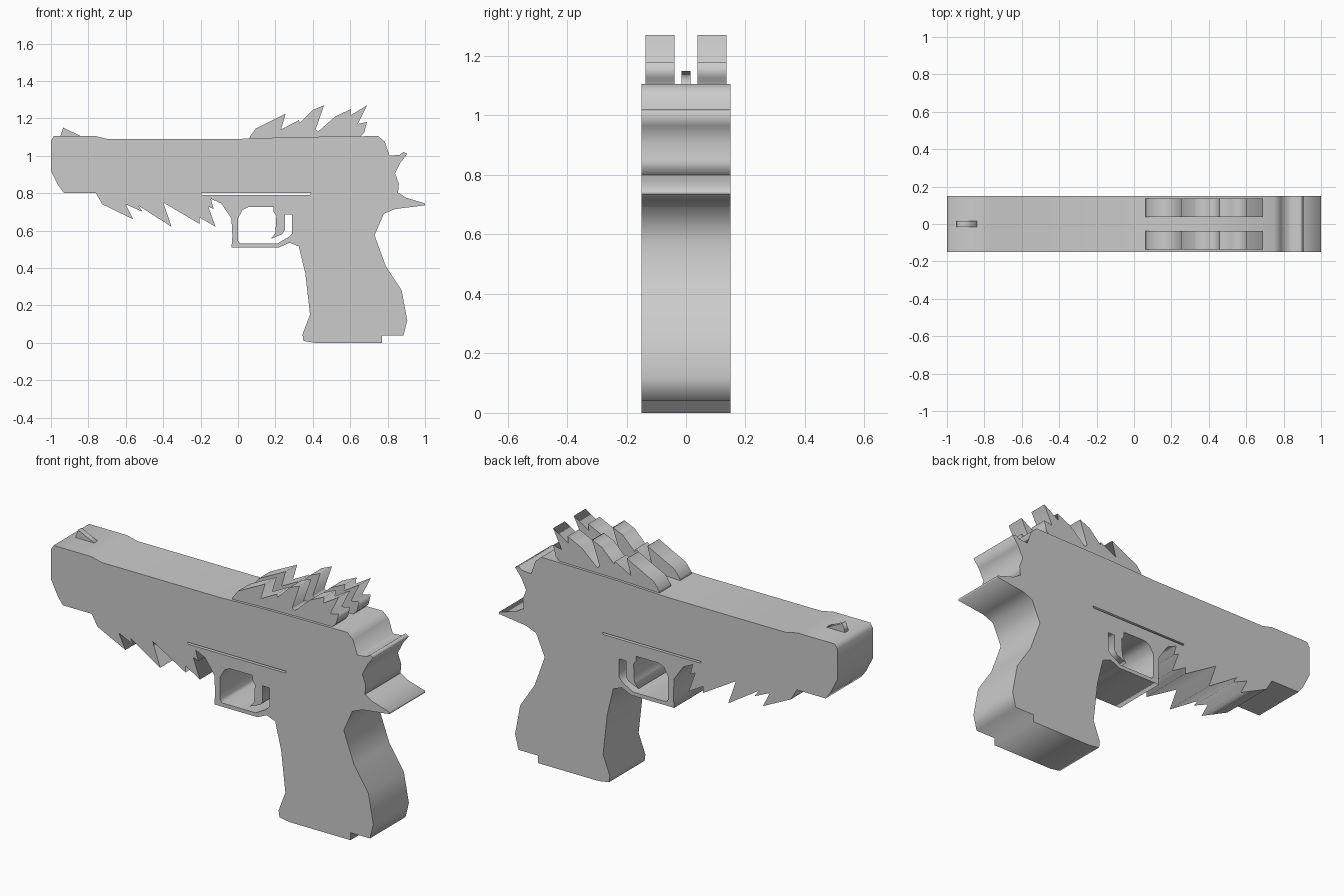
import bpy, math


def plate(name, loops, half_width, y=0.0):
    """Extrude a side profile (outer loop plus optional holes) along y."""
    cu = bpy.data.curves.new(name, 'CURVE')
    cu.dimensions = '2D'
    cu.fill_mode = 'BOTH'
    cu.extrude = half_width
    for pts in loops:
        sp = cu.splines.new('POLY')
        sp.points.add(len(pts) - 1)
        for p, (x, z) in zip(sp.points, pts):
            p.co = (x, z, 0, 1)
        sp.use_cyclic_u = True
    ob = bpy.data.objects.new(name, cu)
    bpy.context.collection.objects.link(ob)
    ob.rotation_euler = (math.pi / 2, 0, 0)
    ob.location.y = y
    bpy.ops.object.select_all(action='DESELECT')
    ob.select_set(True)
    bpy.context.view_layer.objects.active = ob
    bpy.ops.object.convert(target='MESH')
    ob = bpy.context.object
    bpy.ops.object.transform_apply(location=True, rotation=True, scale=True)
    return ob


# Upper slide with the hammer shape at its rear
slide = [(-.93, .80), (-.96, .84), (-1, .92), (-1, 1.08), (-.985, 1.105),
         (-.76, 1.105), (-.70, 1.09), (0, 1.09), (.30, 1.10), (.75, 1.105),
         (.785, 1.075), (.81, 1.0), (.865, 1.005), (.885, 1.02), (.905, 1.01),
         (.87, .965), (.84, .905), (.86, .85), (.855, .80)]
plate("slide", [slide], .15)

# Frame: jagged underside, then guard, grip and rear tang
underside = [(-.76, .80), (-.725, .74), (-.56, .66), (-.60, .74), (-.51, .70),
             (-.535, .735), (-.355, .62), (-.40, .75), (-.205, .635),
             (-.205, .67), (-.12, .62), (-.16, .73), (-.13, .715), (-.145, .77)]
guard = [(-.09, .745), (-.035, .665), (-.03, .57), (-.035, .51), (.22, .51),
         (.275, .535), (.325, .515)]
grip = [(.36, .37), (.385, .15), (.345, .045), (.35, .01), (.41, 0), (.77, 0),
        (.77, .04), (.885, .04), (.905, .12), (.875, .28), (.79, .41),
        (.73, .575), (.78, .69), (.84, .715), (1, .735), (1, .745),
        (.90, .775), (.86, .80)]
groove = [(.39, .80), (.385, .79), (-.19, .79), (-.195, .80)]
# Guard opening wraps around the trigger
opening = [(0, .545), (0, .665), (.025, .71), (.055, .725), (.19, .725),
           (.19, .70), (.205, .68), (.20, .585), (.175, .555), (.235, .58),
           (.25, .60), (.25, .685), (.29, .685), (.29, .585), (.27, .565),
           (.21, .53), (.01, .53)]
plate("frame", [underside + guard + grip + groove, opening], .15)

# Front sight
plate("front_sight", [[(-.955, 1.09), (-.935, 1.15), (-.84, 1.105), (-.84, 1.09)]], .015)

# Pair of flame-shaped crests
crest = [(.06, 1.085), (.065, 1.105), (.095, 1.145), (.255, 1.225), (.23, 1.14),
         (.325, 1.19), (.33, 1.175), (.40, 1.245), (.46, 1.27), (.415, 1.14),
         (.43, 1.13), (.52, 1.21), (.605, 1.25), (.60, 1.215), (.69, 1.27),
         (.64, 1.17), (.69, 1.18), (.675, 1.125), (.65, 1.10), (.65, 1.085)]
for side, y in (("left", .087), ("right", -.087)):
    plate("crest_" + side, [crest], .049, y)
